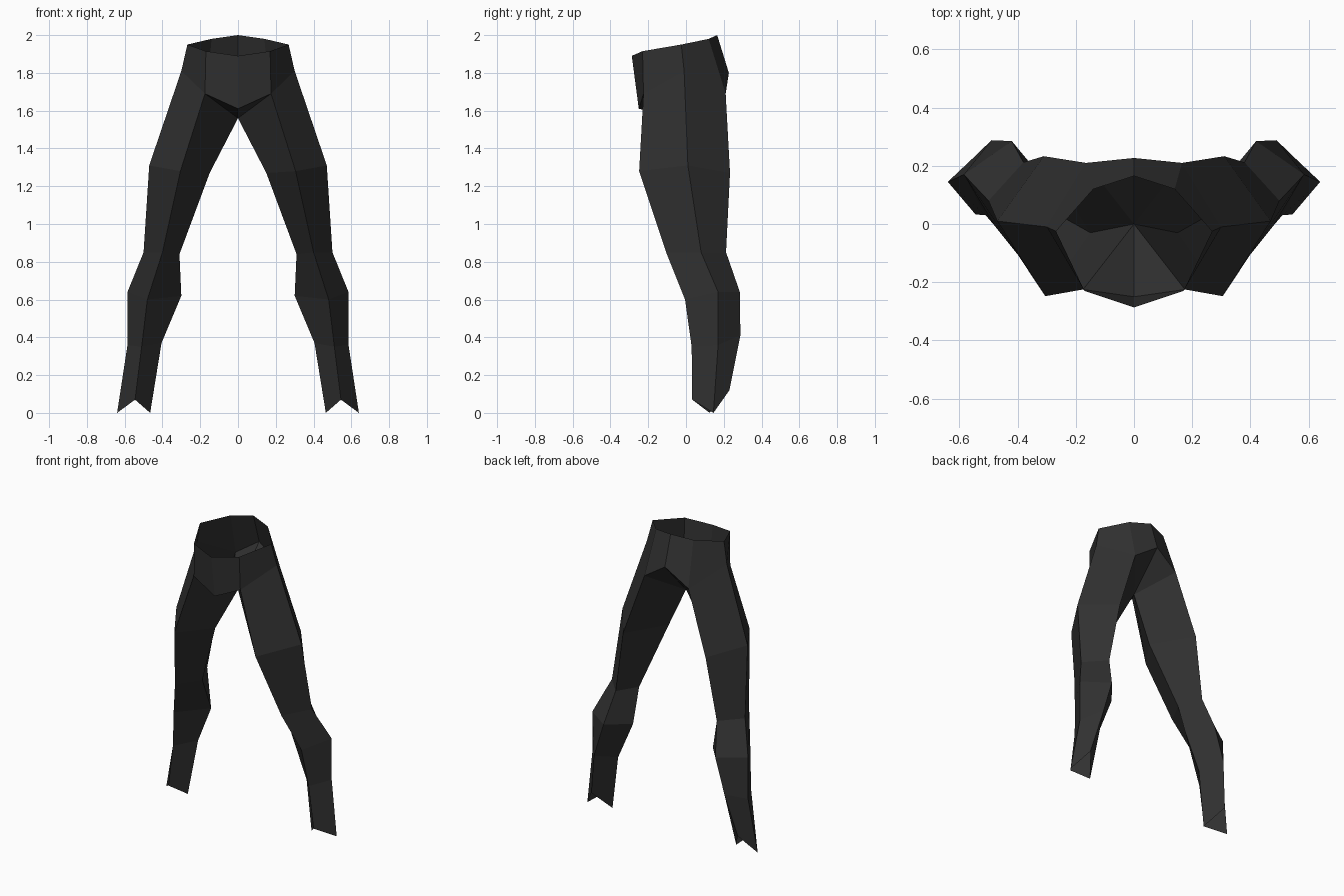
import bpy
import bmesh

cube = bpy.data.objects.get("Cube")
if cube:
    bpy.data.objects.remove(cube, do_unlink=True)

# Single dark cloth colour
cloth = bpy.data.materials.new("charcoal_cloth")
cloth.use_nodes = True
colour = (0.03, 0.03, 0.03, 1.0)
cloth.diffuse_color = colour
shader = next(n for n in cloth.node_tree.nodes if n.type == 'BSDF_PRINCIPLED')
shader.inputs["Base Color"].default_value = colour
shader.inputs["Roughness"].default_value = 0.9


def add_ring(bm, points):
    return [bm.verts.new(p) for p in points]


def bridge(bm, upper, lower, closed):
    """Join two rings, listed anticlockwise from above, with outward quads."""
    count = len(upper)
    for i in range(count if closed else count - 1):
        j = (i + 1) % count
        bm.faces.new((upper[i], lower[i], lower[j], upper[j]))


def make_object(name, bm):
    mesh = bpy.data.meshes.new(name)
    bm.to_mesh(mesh)
    bm.free()
    mesh.materials.append(cloth)
    obj = bpy.data.objects.new(name, mesh)
    bpy.context.collection.objects.link(obj)
    return obj


# Seam shared by the hips and the top of each leg
front_hip = (0.175, -0.225, 1.69)
outer_hip = (0.30, -0.01, 1.81)
back_hip = (0.165, 0.21, 1.69)
crotch = (0, 0, 1.56)

# Hips: open waistband, front and back panels, and underside gussets
bm = bmesh.new()
waist = add_ring(bm, [(0, -0.287, 1.89), (0.17, -0.23, 1.915), (0.268, -0.025, 1.95),
                      (0.14, 0.12, 1.98), (0, 0.165, 2.0)])
lower = add_ring(bm, [(0, -0.25, 1.61), front_hip, outer_hip, back_hip, (0, 0.227, 1.8)])
bridge(bm, waist, lower, closed=False)
gusset = bm.verts.new(crotch)
bm.faces.new((lower[0], gusset, lower[1]))
bm.faces.new((lower[-1], lower[-2], gusset))
hips = make_object("hips", bm)
mirror = hips.modifiers.new("Mirror", 'MIRROR')
mirror.use_clip = True

# Leg rings from hip to hem: front, outer, back, inner
leg_rings = [
    [front_hip, outer_hip, back_hip, crotch],
    [(0.305, -0.248, 1.28), (0.47, 0.01, 1.31), (0.31, 0.233, 1.27), (0.15, -0.03, 1.27)],
    [(0.40, -0.105, 0.85), (0.50, 0.08, 0.85), (0.38, 0.212, 0.85), (0.31, 0.06, 0.84)],
    [(0.48, -0.005, 0.60), (0.585, 0.17, 0.64), (0.42, 0.285, 0.64), (0.30, 0.14, 0.62)],
    [(0.51, 0.03, 0.35), (0.585, 0.17, 0.36), (0.49, 0.288, 0.41), (0.405, 0.15, 0.37)],
    [(0.545, 0.033, 0.07), (0.64, 0.145, 0), (0.55, 0.23, 0.12), (0.465, 0.125, 0)],
]

# Open trouser legs, one per side
for name, side in (("left_leg", 1), ("right_leg", -1)):
    bm = bmesh.new()
    rings = [add_ring(bm, [(side * x, y, z) for x, y, z in ring]) for ring in leg_rings]
    for upper, below in zip(rings, rings[1:]):
        bridge(bm, upper, below, closed=True)
    if side < 0:
        bmesh.ops.reverse_faces(bm, faces=bm.faces[:])
    make_object(name, bm)
